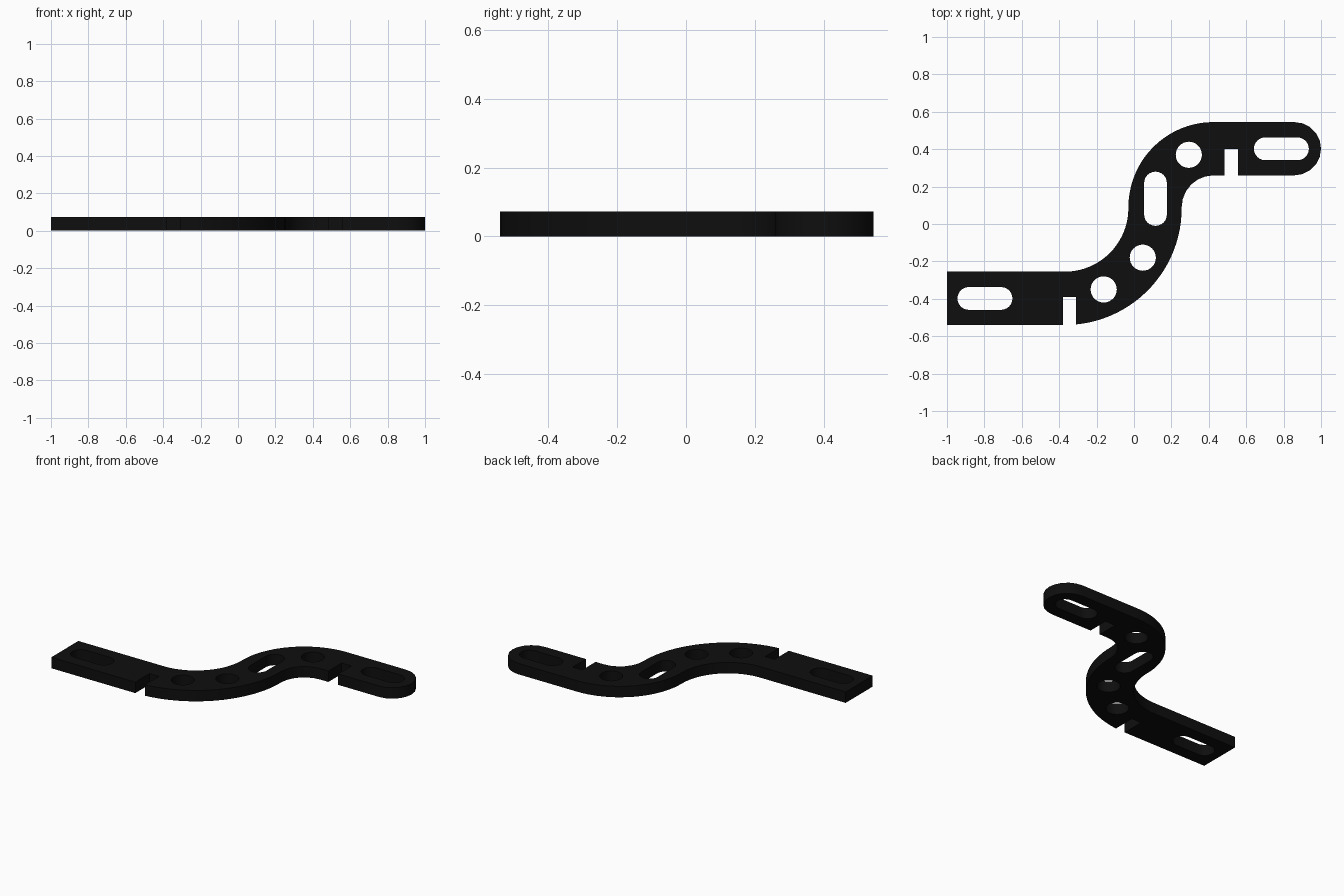
import bpy
import bmesh
from math import cos, sin, radians

cube = bpy.data.objects.get("Cube")
if cube:
    bpy.data.objects.remove(cube, do_unlink=True)

THICK = 0.073


def arc(cx, cy, r, a0, a1, n):
    """Points on an arc, angles in degrees, both ends included."""
    angles = [radians(a0 + (a1 - a0) * i / n) for i in range(n + 1)]
    return [(cx + r * cos(a), cy + r * sin(a)) for a in angles]


def hole(cx, cy, r):
    return arc(cx, cy, r, 0, 360, 32)[:-1]


def slot(cx, cy, r, half, turn=0):
    """Rounded slot; half is the distance from its middle to each end centre."""
    dx, dy = half * cos(radians(turn)), half * sin(radians(turn))
    return (arc(cx + dx, cy + dy, r, turn - 90, turn + 90, 12)
            + arc(cx - dx, cy - dy, r, turn + 90, turn + 270, 12))


# Outer outline: square arm, notch, S bend, rounded arm with notch
low, high = -0.54, 0.26
outline = [(-1, low), (-0.38, low), (-0.38, -0.39), (-0.31, -0.39)]
outline += arc(-0.37, 0.085, 0.625, -84.5, 0, 24)
outline += arc(0.425, 0.09, 0.17, 180, 90, 6)
outline += [(0.485, high), (0.485, 0.40), (0.557, 0.40), (0.557, high)]
outline += arc(0.8575, 0.4025, 0.1425, -90, 90, 10)
outline += arc(0.425, 0.09, 0.455, 90, 180, 20)
outline += arc(-0.37, 0.085, 0.34, 0, -90, 20)
outline += [(-1, -0.255)]

# Mounting slots and round holes
openings = [
    slot(-0.797, -0.398, 0.061, 0.086),
    slot(0.788, 0.402, 0.061, 0.086),
    slot(0.115, 0.135, 0.061, 0.084, 90),
    hole(0.293, 0.37, 0.07),
    hole(0.047, -0.18, 0.07),
    hole(-0.162, -0.35, 0.07),
]

# Fill the flat profile and raise it to a plate
bm = bmesh.new()
for loop in [outline] + openings:
    verts = [bm.verts.new((x, y, 0)) for x, y in loop]
    for a, b in zip(verts, verts[1:] + verts[:1]):
        bm.edges.new((a, b))
bmesh.ops.triangle_fill(bm, edges=bm.edges[:], use_beauty=True)
top = bmesh.ops.extrude_face_region(bm, geom=bm.faces[:], use_keep_orig=True)
bmesh.ops.translate(bm, vec=(0, 0, THICK),
                    verts=[g for g in top["geom"] if isinstance(g, bmesh.types.BMVert)])
bmesh.ops.recalc_face_normals(bm, faces=bm.faces[:])

mesh = bpy.data.meshes.new("curved_bracket")
bm.to_mesh(mesh)
bm.free()
bracket = bpy.data.objects.new("curved_bracket", mesh)
bpy.context.collection.objects.link(bracket)

# Black finish
mat = bpy.data.materials.new("black")
mat.use_nodes = True
colour = (0.0045, 0.0045, 0.0045, 1)
mat.diffuse_color = colour
mat.node_tree.nodes["Principled BSDF"].inputs["Base Color"].default_value = colour
mesh.materials.append(mat)

bpy.ops.object.select_all(action="DESELECT")
bracket.select_set(True)
bpy.context.view_layer.objects.active = bracket
bpy.ops.object.shade_smooth_by_angle(angle=radians(30))
